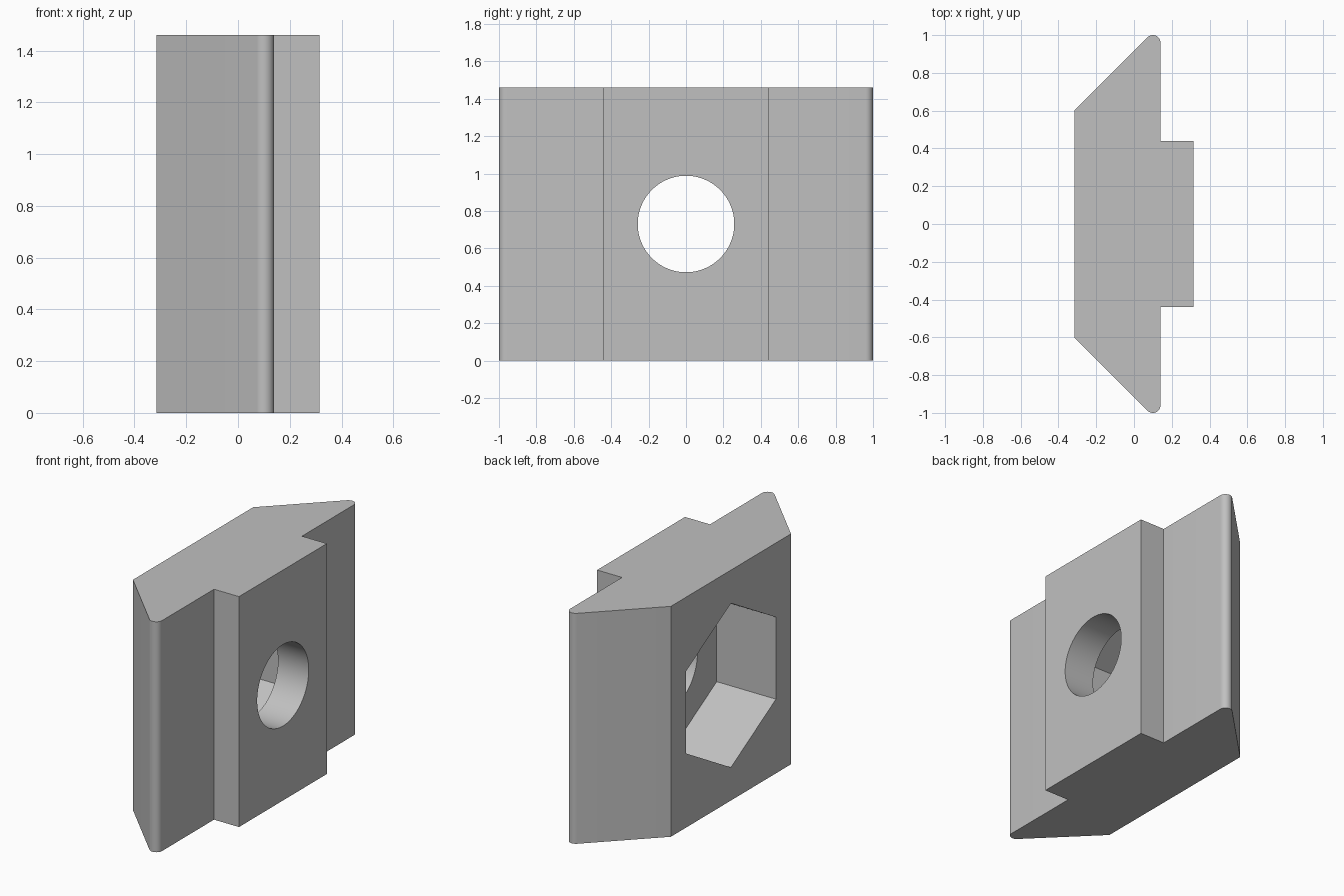
import bpy, bmesh, math
from mathutils import Matrix

cube = bpy.data.objects.get("Cube")
if cube:
    bpy.data.objects.remove(cube, do_unlink=True)

HEIGHT = 1.46
BACK, SHOULDER, FRONT = -0.315, 0.14, 0.315   # x of the back, shoulder and raised faces
TIP = 0.04                                    # radius of the rounded wing tips

grey = bpy.data.materials.new("plain grey")
grey.use_nodes = True
colour = (0.53, 0.53, 0.53, 1)
grey.diffuse_color = colour
grey.node_tree.nodes["Principled BSDF"].inputs["Base Color"].default_value = colour


def new_object(name, bm):
    mesh = bpy.data.meshes.new(name)
    bmesh.ops.recalc_face_normals(bm, faces=bm.faces)
    bm.to_mesh(mesh)
    bm.free()
    mesh.materials.append(grey)
    obj = bpy.data.objects.new(name, mesh)
    bpy.context.collection.objects.link(obj)
    return obj


def prism_along_x(name, sides, radius, x0, x1):
    """Regular prism along x with one corner pointing up, centred on the block."""
    bm = bmesh.new()
    bmesh.ops.create_cone(bm, cap_ends=True, segments=sides, radius1=radius,
                          radius2=radius, depth=x1 - x0)
    place = Matrix.Translation(((x0 + x1) / 2, 0, HEIGHT / 2))
    turn = Matrix.Rotation(math.pi / 2, 4, 'Y')
    bmesh.ops.transform(bm, matrix=place @ turn, verts=bm.verts)
    # Bring a corner to the top whatever the starting angle
    top = bm.verts[:][0].co if not bm.verts.ensure_lookup_table() else None
    angle = math.atan2(top.y, top.z - HEIGHT / 2)
    centre = Matrix.Translation((0, 0, HEIGHT / 2))
    spin = centre @ Matrix.Rotation(angle, 4, 'X') @ centre.inverted()
    bmesh.ops.transform(bm, matrix=spin, verts=bm.verts)
    obj = new_object(name, bm)
    obj.hide_render = True
    return obj


# Block: half of the section, mirrored across y, then raised
tip_x, tip_y = SHOULDER - TIP, 1 - TIP
slope = tip_y - tip_x + TIP * math.sqrt(2)    # 45 degree flank: y = x + slope
half = [(FRONT, 0.44), (SHOULDER, 0.44)]
for i in range(13):
    a = math.radians(135 * i / 12)
    half.append((tip_x + TIP * math.cos(a), tip_y + TIP * math.sin(a)))
half.append((BACK, BACK + slope))
section = half + [(x, -y) for x, y in reversed(half)]

bm = bmesh.new()
base = bm.faces.new([bm.verts.new((x, y, 0)) for x, y in section])
raised = bmesh.ops.extrude_face_region(bm, geom=[base], use_keep_orig=True)
top_verts = [g for g in raised["geom"] if isinstance(g, bmesh.types.BMVert)]
bmesh.ops.translate(bm, vec=(0, 0, HEIGHT), verts=top_verts)
block = new_object("slot_nut_block", bm)

# Round bolt hole and hexagonal pocket in the back
cutters = [prism_along_x("bolt_hole_cutter", 96, 0.258, -0.5, 0.5),
           prism_along_x("hex_pocket_cutter", 6, 0.52, -0.5, 0.10)]

bpy.ops.object.select_all(action='DESELECT')
block.select_set(True)
bpy.context.view_layer.objects.active = block
for cutter in cutters:
    mod = block.modifiers.new(cutter.name, 'BOOLEAN')
    mod.operation = 'DIFFERENCE'
    mod.solver = 'EXACT'
    mod.object = cutter
    bpy.ops.object.modifier_apply(modifier=mod.name)
for cutter in cutters:
    bpy.data.objects.remove(cutter, do_unlink=True)

# Smooth the tips and the hole, keep every other edge sharp
bpy.ops.object.shade_smooth_by_angle(angle=math.radians(25))
